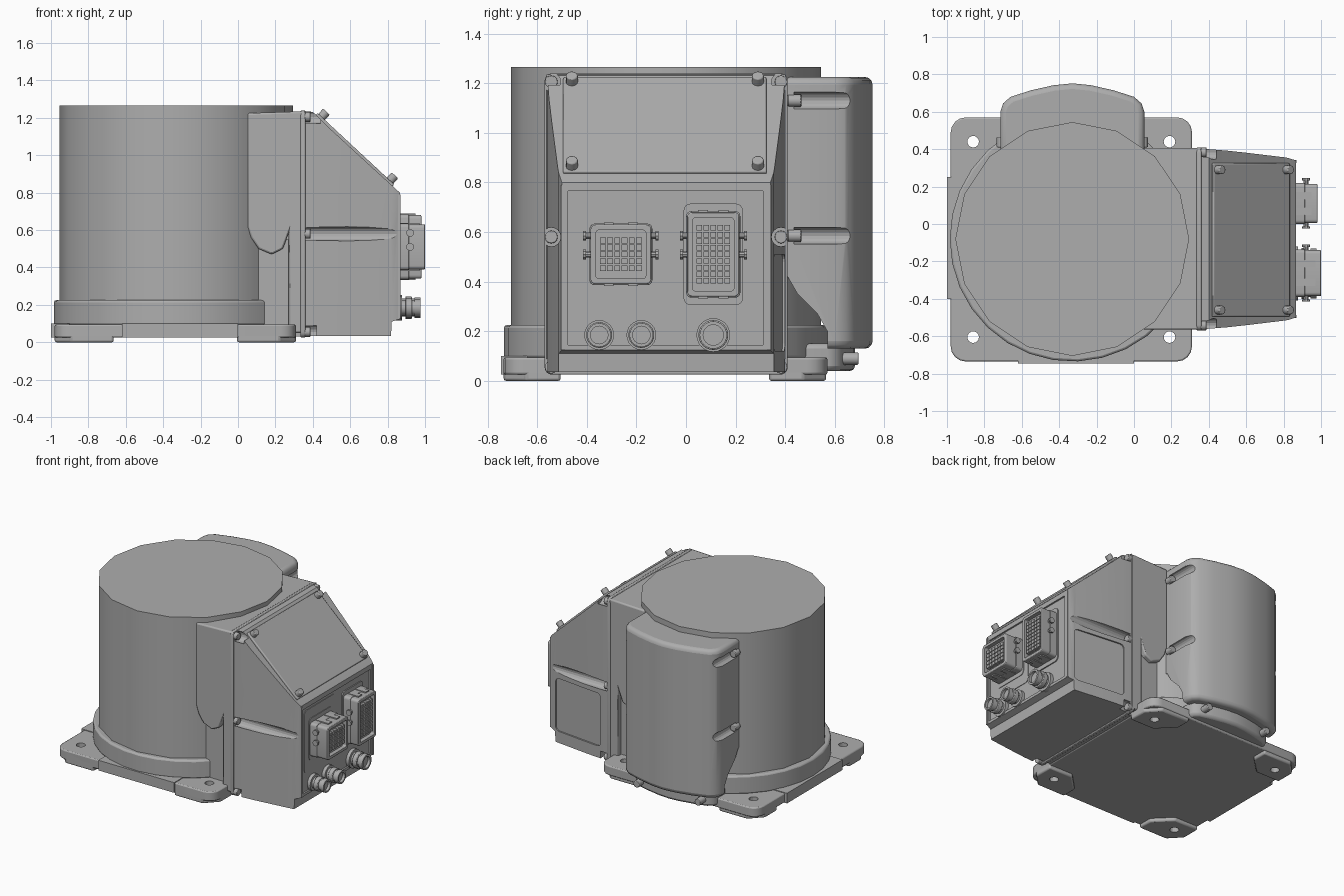
import bpy, bmesh, math
from mathutils import Vector, Matrix

cube = bpy.data.objects.get("Cube")
if cube:
    bpy.data.objects.remove(cube, do_unlink=True)

grey = bpy.data.materials.new("machine grey")
grey.use_nodes = True
colour = (0.42, 0.42, 0.42, 1)
grey.diffuse_color = colour
grey.node_tree.nodes["Principled BSDF"].inputs["Base Color"].default_value = colour

CX, CY = -0.33, -0.08      # drum axis, also the mirror line of the housing
FACE = 0.865               # connector wall


def finish(name, bm, bevel=0, segments=2, angle=40):
    bmesh.ops.recalc_face_normals(bm, faces=bm.faces)
    mesh = bpy.data.meshes.new(name)
    bm.to_mesh(mesh)
    bm.free()
    ob = bpy.data.objects.new(name, mesh)
    bpy.context.collection.objects.link(ob)
    mesh.materials.append(grey)
    if bevel:
        mod = ob.modifiers.new("rounded", "BEVEL")
        mod.width, mod.segments = bevel, segments
        mod.limit_method, mod.angle_limit = "ANGLE", math.radians(angle)
    return ob


def prism(name, points, axis, lo, hi, **kw):
    """Extrude a 2D outline along an axis."""
    place = {"x": lambda a, b, t: (t, a, b), "y": lambda a, b, t: (a, t, b),
             "z": lambda a, b, t: (a, b, t)}[axis]
    bm = bmesh.new()
    rings = [[bm.verts.new(place(a, b, t)) for a, b in points] for t in (lo, hi)]
    bm.faces.new(rings[0])
    bm.faces.new(rings[1])
    for i in range(len(points)):
        j = (i + 1) % len(points)
        bm.faces.new((rings[0][i], rings[0][j], rings[1][j], rings[1][i]))
    return finish(name, bm, **kw)


def box(name, x, y, z, **kw):
    return prism(name, [(x[0], y[0]), (x[1], y[0]), (x[1], y[1]), (x[0], y[1])], "z", *z, **kw)


def circle(a, b, r, n=16):
    return [(a + r * math.cos(math.tau * i / n), b + r * math.sin(math.tau * i / n)) for i in range(n)]


def rounded(a, b, r, n=4):
    """Rounded rectangle outline from two (low, high) ranges."""
    pts = []
    for k, (ca, cb) in enumerate([(a[1] - r, b[1] - r), (a[0] + r, b[1] - r),
                                  (a[0] + r, b[0] + r), (a[1] - r, b[0] + r)]):
        for i in range(n + 1):
            t = math.pi / 2 * (k + i / n)
            pts.append((ca + r * math.cos(t), cb + r * math.sin(t)))
    return pts


def cut(ob, cutters):
    for c in cutters:
        c.hide_render = True
        c.hide_viewport = True
        c.display_type = "WIRE"
        mod = ob.modifiers.new("cut", "BOOLEAN")
        mod.object, mod.operation, mod.solver = c, "DIFFERENCE", "EXACT"


def loft(name, stations, **kw):
    """Box sections along x: (x, bottom, top, half width)."""
    bm = bmesh.new()
    rings = [[bm.verts.new((x, CY + s * w, z)) for s, z in ((-1, lo), (1, lo), (1, hi), (-1, hi))]
             for x, lo, hi, w in stations]
    for p, q in zip(rings, rings[1:]):
        for i in range(4):
            j = (i + 1) % 4
            bm.faces.new((p[i], p[j], q[j], q[i]))
    bm.faces.new(rings[0])
    bm.faces.new(rings[-1])
    return finish(name, bm, **kw)


# Drum and its base ring
prism("drum", circle(CX, CY, 0.625), "z", 0.09, 1.265)
arc = [math.radians(41 + 278 * i / 24) for i in range(25)]
prism("base_ring", [(CX + 0.655 * math.cos(t), CY + 0.655 * math.sin(t)) for t in arc],
      "z", 0.09, 0.225, bevel=0.012)

# Base plate with four drilled feet
plate = prism("base_plate", rounded((-0.98, 0.31), (-0.735, 0.57), 0.08), "z", 0.025, 0.095, bevel=0.008)
box("plate_side_pad", (-1.0, -0.9), (-0.4, 0.25), (0.025, 0.1))
box("plate_front_pad", (-0.62, 0), (-0.745, -0.6), (0.025, 0.1))
holes = [prism("bolt_hole_cutter", circle(x, y, 0.031), "z", -0.1, 0.2)
         for x in (-0.86, 0.19) for y in (-0.605, 0.44)]
cut(plate, holes)
for sx in (-1, 1):
    for sy in (-1, 1):
        outline = [(0.645, 0.56), (0.56, 0.65), (0.33, 0.65), (0.33, 0.54), (0.45, 0.42), (0.645, 0.42)]
        foot = prism("foot", [(-0.335 + sx * a, -0.085 + sy * b) for a, b in outline],
                     "z", 0, 0.09, bevel=0.01)
        cut(foot, holes)

# Neck joining drum and connector housing, with scooped lower corners
prism("neck_upper", [(0.05, 1.225), (0.35, 1.235), (0.35, 0.05), (0.27, 0.05), (0.27, 0.58),
                     (0.24, 0.5), (0.18, 0.47), (0.11, 0.5), (0.07, 0.56), (0.05, 0.62)],
      "y", CY - 0.485, CY + 0.485, bevel=0.01)
box("neck_core", (0, 0.34), (CY - 0.42, CY + 0.42), (0.03, 1.2))
box("neck_column", (0.11, 0.3), (CY - 0.45, CY + 0.45), (0.09, 0.55))
prism("flange", rounded((CY - 0.49, CY + 0.49), (0.025, 1.24), 0.03), "x", 0.335, 0.36, bevel=0.005)

# Connector housing: drafted sides, sloped top
housing = loft("connector_housing", [
    (0.355, 0.035, 1.235, 0.482), (0.4, 0.035, 1.232, 0.48), (0.5, 0.035, 1.135, 0.472),
    (0.6, 0.035, 1.043, 0.461), (0.7, 0.035, 0.951, 0.449), (0.8, 0.035, 0.86, 0.437),
    (0.818, 0.035, 0.843, 0.434), (0.822, 0.11, 0.84, 0.434), (FACE, 0.125, 0.8, 0.42)])
cutters = [box("wall_recess_cutter", (FACE - 0.012, 1), (-0.475, 0.31), (0.145, 0.765))]
for s in (-1, 1):
    for z, end in ((1.205, 0.44), (0.58, 0.9), (0.055, 0.42)):
        y = CY + s * 0.463
        cutters.append(prism("groove_cutter", circle(y, z, 0.038), "x", 0.362, end))
        prism("flange_screw", circle(y, z, 0.026, 12), "x", 0.35, 0.388, bevel=0.004)
    panel = prism("side_panel_cutter", rounded((-0.2, 0.2), (0.12, 0.51), 0.03), "y", -0.02, 0.02)
    panel.location = (0.62, CY + s * 0.467, 0)
    panel.rotation_euler.z = -s * math.radians(6.3)
    if s > 0:
        cutters.append(panel)
    else:
        bpy.data.objects.remove(panel, do_unlink=True)
cut(housing, cutters)
for y in (-0.495, 0.335):
    box("wall_rail", (0.82, FACE + 0.004), (y - 0.008, y + 0.008), (0.125, 0.79))

# Sloped lid with four knobs
slope = math.atan2(0.372, 0.4)
lid = box("sloped_lid", (-0.28, 0.28), (-0.41, 0.41), (-0.01, 0.012), bevel=0.006)
lid.matrix_world = Matrix.Translation((0.622, CY - 0.005, 1.026)) @ Matrix.Rotation(slope, 4, "Y")
for u in (-0.25, 0.25):
    for v in (-0.375, 0.375):
        knob = prism("lid_knob", circle(u, v, 0.024, 12), "z", 0, 0.05, bevel=0.005)
        knob.matrix_world = lid.matrix_world.copy()


# Rectangular plugs: backing plate, hollow shell, contact blocks, latch pins
def plug(y, z, end, cols, rows):
    grow = lambda r, d: (r[0] - d, r[1] + d)
    prism("plug_backing", rounded(grow(y, 0.015), grow(z, 0.035), 0.03), "x", FACE - 0.02, FACE - 0.004)
    prism("plug_collar", rounded(grow(y, 0.004), grow(z, 0.004), 0.02), "x", FACE - 0.02, FACE + 0.05, bevel=0.004)
    shell = prism("plug_shell", rounded(y, z, 0.02), "x", FACE, end, bevel=0.004)
    inner_y, inner_z = grow(y, -0.022), grow(z, -0.022)
    cut(shell, [prism("plug_cavity_cutter", rounded(inner_y, inner_z, 0.012), "x", end - 0.03, end + 0.1)])
    gy, gz = grow(y, -0.035), grow(z, -0.05)
    dy, dz = (gy[1] - gy[0]) / cols, (gz[1] - gz[0]) / rows
    bm = bmesh.new()
    for i in range(cols):
        for j in range(rows):
            at = Vector((end - 0.022, gy[0] + (i + 0.5) * dy, gz[0] + (j + 0.5) * dz))
            bmesh.ops.create_cube(bm, size=1, matrix=Matrix.Translation(at)
                                  @ Matrix.Diagonal((0.035, dy * 0.82, dz * 0.82, 1)))
    finish("plug_contacts", bm)
    mid = (z[0] + z[1]) / 2
    for dz in (-0.0, 0.075):
        prism("latch_pin", circle(FACE + 0.055, mid + dz, 0.013, 10), "y", y[0] - 0.025, y[1] + 0.025)
        for edge in (y[0] - 0.03, y[1] + 0.018):
            prism("latch_head", circle(FACE + 0.055, mid + dz, 0.021, 10), "y", edge, edge + 0.012)
    for k in (0.3, 0.7):
        c = y[0] + k * (y[1] - y[0])
        box("plug_rib", (FACE, end - 0.03), (c - 0.02, c + 0.02), grow(z, 0.008))


plug((-0.385, -0.14), (0.39, 0.63), 1.0, 6, 5)
plug((0.005, 0.215), (0.34, 0.68), 0.98, 5, 9)
frame = prism("plug_surround", rounded((-0.45, -0.08), (0.28, 0.74), 0.03), "x", FACE - 0.02, FACE - 0.008)

# Round sockets
for y, r in ((-0.35, 0.052), (-0.18, 0.052), (0.11, 0.06)):
    prism("socket_flange", circle(y, 0.185, r + 0.008, 24), "x", FACE - 0.03, FACE + 0.012)
    prism("socket_stem", circle(y, 0.185, r * 0.8, 24), "x", FACE, 0.95)
    prism("socket_ring", circle(y, 0.185, r, 24), "x", 0.895, 0.93, bevel=0.004)
    tip = prism("socket_tip", circle(y, 0.185, r * 0.92, 24), "x", 0.945, 0.975)
    cut(tip, [prism("socket_bore_cutter", circle(y, 0.185, r * 0.68, 24), "x", 0.955, 1.1)])

# Rear cover: bowed back, rounded corners, screw grooves
half = [(0.385, 0.3), (0.385, 0.6), (0.37, 0.645), (0.33, 0.68), (0.22, 0.715), (0.1, 0.742)]
outline = [(CX + a, b) for a, b in half] + [(CX, 0.752)] + [(CX - a, b) for a, b in reversed(half)]
cover = prism("rear_cover", outline, "z", 0.13, 1.225, bevel=0.03, segments=3, angle=60)
cutters = [prism("cover_scoop_cutter", [(0.2, 0.42), (0.41, 0.42), (0.45, 0.35), (0.53, 0.27),
                                        (0.57, 0.2), (0.57, 0), (0.2, 0)], "x", -0.9, 0.2)]
for s in (-1, 1):
    for z in (1.13, 0.585):
        x = CX + s * 0.385
        cutters.append(prism("cover_groove_cutter", circle(x, z, 0.034), "y", 0.435, 0.85))
        prism("cover_screw", circle(x - s * 0.006, z, 0.025, 12), "y", 0.41, 0.465, bevel=0.004)
    prism("lip_screw", circle(CX + s * 0.25, 0.09, 0.025, 12), "y", 0.6, 0.695, bevel=0.004)
cut(cover, cutters)
prism("rear_lip", [(CX + (x - CX) * 0.85, 0.5 + (y - 0.5) * 0.72) for x, y in outline],
      "z", 0.04, 0.15, bevel=0.02)

# Soft shading on curves, crisp on edges
for ob in bpy.context.scene.objects:
    ob.select_set(ob.type == "MESH" and not ob.hide_render)
    if ob.select_get():
        bpy.context.view_layer.objects.active = ob
bpy.ops.object.shade_smooth_by_angle(angle=math.radians(32))
